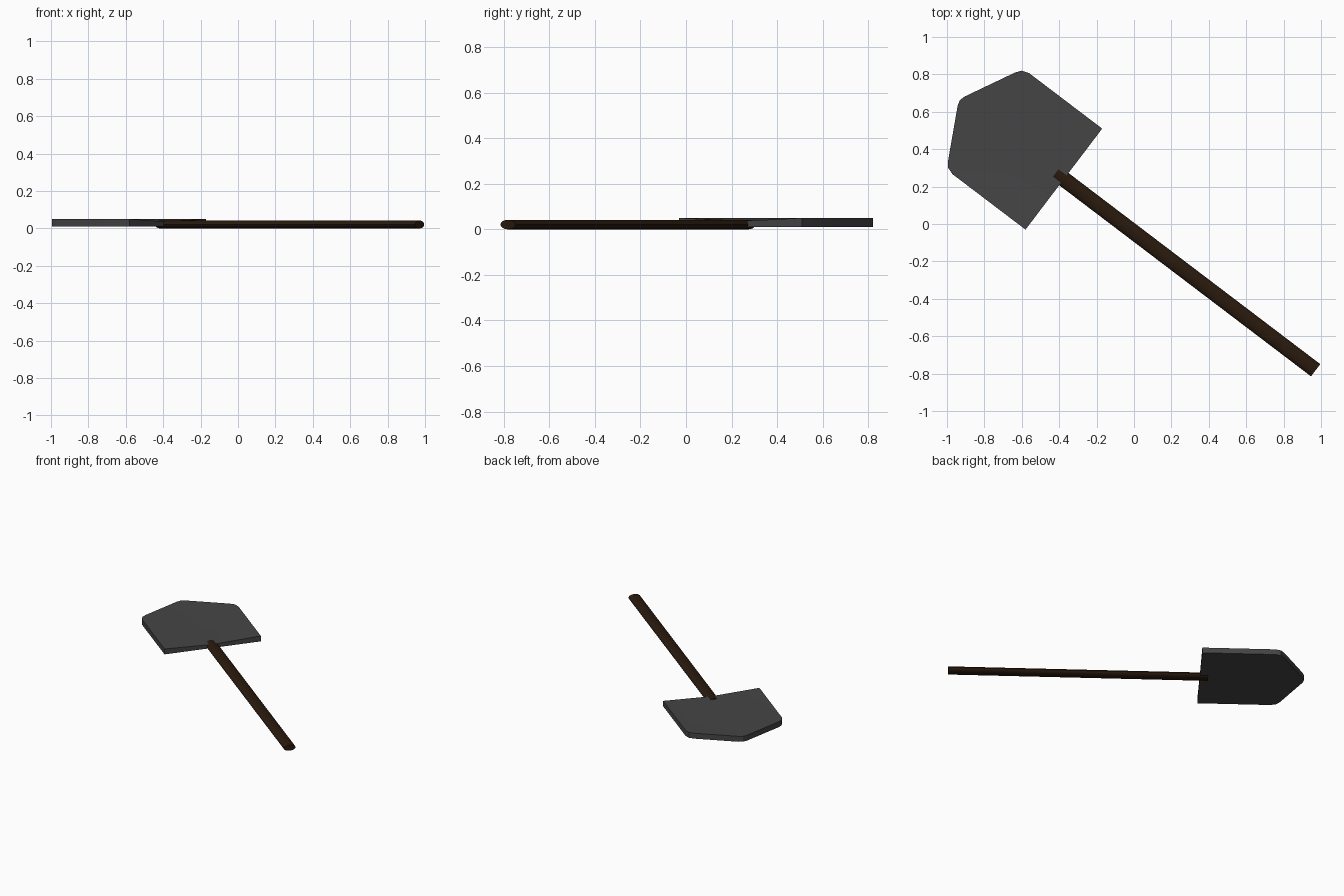
import bpy, bmesh, math
from mathutils import Matrix, Vector

if "Cube" in bpy.data.objects:
    bpy.data.objects.remove(bpy.data.objects["Cube"])

# local frame: +x runs towards the blade tip, origin at the middle of the blade's back edge
FRAME = Matrix.Translation((-0.375, 0.24, 0)) @ Matrix.Rotation(math.atan2(0.605, -0.797), 4, 'Z')


def finish(bm, name, color, angle):
    bmesh.ops.recalc_face_normals(bm, faces=bm.faces)
    bm.transform(FRAME)
    me = bpy.data.meshes.new(name)
    bm.to_mesh(me)
    bm.free()
    ob = bpy.data.objects.new(name, me)
    bpy.context.collection.objects.link(ob)
    mat = bpy.data.materials.new(name + "_colour")
    mat.diffuse_color = (*color, 1)
    mat.use_nodes = True
    mat.node_tree.nodes["Principled BSDF"].inputs["Base Color"].default_value = mat.diffuse_color
    me.materials.append(mat)
    bpy.ops.object.select_all(action='DESELECT')
    ob.select_set(True)
    bpy.context.view_layer.objects.active = ob
    bpy.ops.object.shade_smooth_by_angle(angle=math.radians(angle))
    return ob


# blade: mirrored half outline, slightly dished at the handle joint
half = [(0.0, 0.339), (0.49, 0.339), (0.53, 0.326), (0.553, 0.295), (0.69, 0.03)]
outline = half + [(0.698, 0.0)] + [(x, -y) for x, y in reversed(half)]
bm = bmesh.new()
top = [bm.verts.new((x, y, 0.05)) for x, y in outline]
bottom = [bm.verts.new((x, y, 0.01)) for x, y in outline]
dip = bm.verts.new((0, 0, 0.036))
well = bm.verts.new((0.08, 0, 0.037))
under = bm.verts.new((0, 0, 0.01))
for a, b, c, d in zip(top, top[1:], bottom[1:], bottom):
    bm.faces.new((a, b, c, d))
    bm.faces.new((well, b, a))
bm.faces.new((well, top[0], dip))
bm.faces.new((well, dip, top[-1]))
bm.faces.new((dip, top[0], bottom[0], under))
bm.faces.new((top[-1], dip, under, bottom[-1]))
bm.faces.new(bottom + [under])
finish(bm, "blade", (0.06, 0.06, 0.06), 20)

# handle: flattened round rod overlapping the blade's back edge
start, end = 0.055, -1.69
bm = bmesh.new()
bmesh.ops.create_cone(bm, cap_ends=True, segments=16, radius1=1, radius2=1, depth=1)
bm.transform(Matrix.Translation(((start + end) / 2, 0, 0.021))
             @ Matrix.Diagonal((start - end, 0.041, 0.021, 1))
             @ Matrix.Rotation(math.pi / 2, 4, 'Y'))
finish(bm, "handle", (0.022, 0.01, 0.004), 40)
